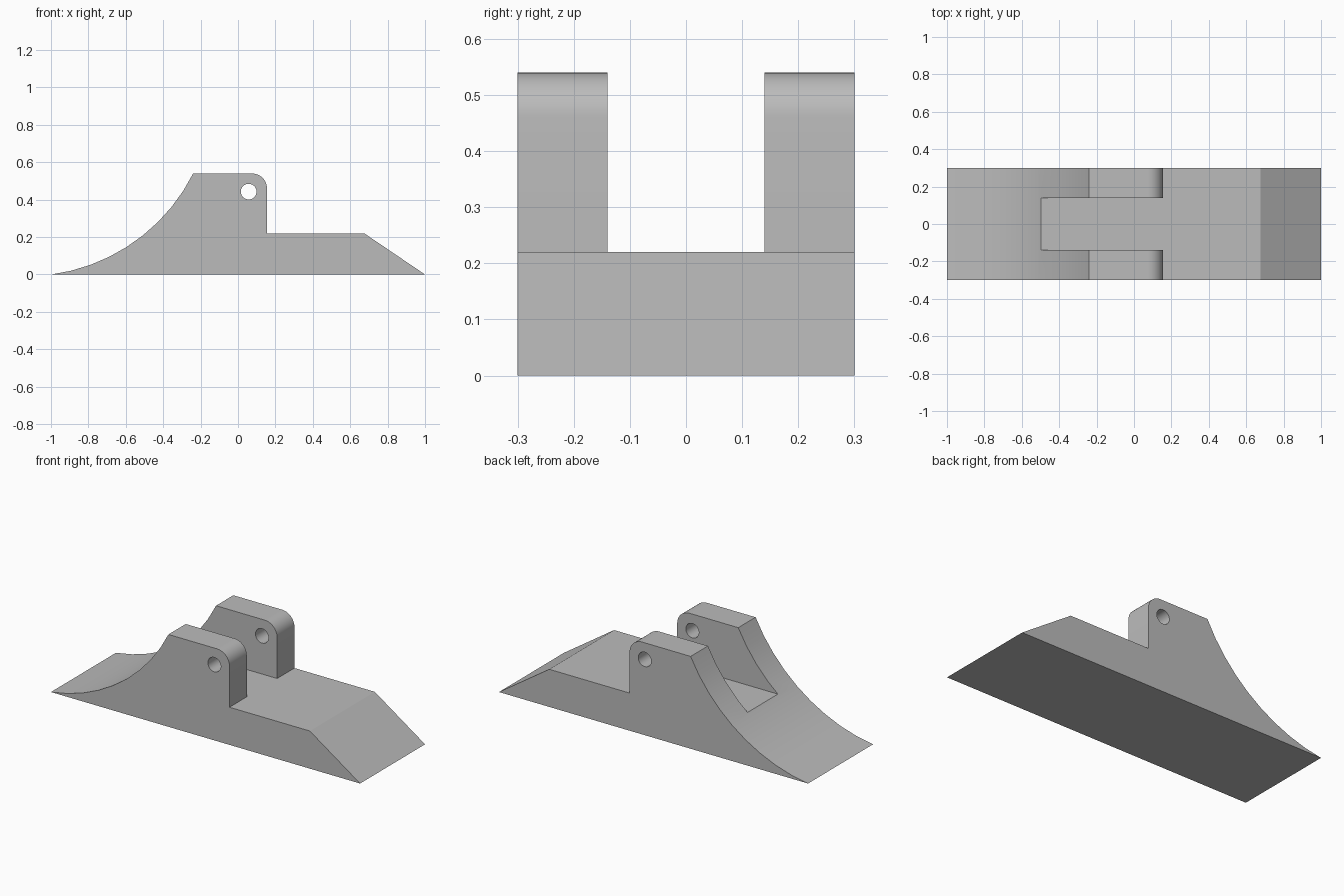
import bpy
import bmesh
import math
from mathutils import Matrix

cube = bpy.data.objects.get("Cube")
if cube:
    bpy.data.objects.remove(cube, do_unlink=True)

HALF_WIDTH = 0.30
SLOT_HALF = 0.14
DECK_Z = 0.22
TOP_Z = 0.54

grey = bpy.data.materials.new("plain grey")
grey.use_nodes = True
grey.diffuse_color = (0.5, 0.5, 0.5, 1)
grey.node_tree.nodes["Principled BSDF"].inputs["Base Color"].default_value = (0.5, 0.5, 0.5, 1)


def arc(cx, cz, radius, start, end, steps):
    """Points on an arc in the xz plane, angles in degrees."""
    angles = [math.radians(start + (end - start) * i / steps) for i in range(steps + 1)]
    return [(cx + radius * math.cos(a), cz + radius * math.sin(a)) for a in angles]


def prism(name, profile, half_depth):
    """Extrude an xz profile evenly to both sides of y = 0."""
    bm = bmesh.new()
    face = bm.faces.new([bm.verts.new((x, -half_depth, z)) for x, z in profile])
    result = bmesh.ops.extrude_face_region(bm, geom=[face])
    moved = [v for v in result["geom"] if isinstance(v, bmesh.types.BMVert)]
    bmesh.ops.translate(bm, verts=moved, vec=(0, 2 * half_depth, 0))
    bmesh.ops.recalc_face_normals(bm, faces=bm.faces)
    mesh = bpy.data.meshes.new(name)
    bm.to_mesh(mesh)
    bm.free()
    mesh.materials.append(grey)
    obj = bpy.data.objects.new(name, mesh)
    bpy.context.collection.objects.link(obj)
    return obj


def cut(target, cutter):
    """Subtract the cutter, then discard it."""
    mod = target.modifiers.new("cut", "BOOLEAN")
    mod.operation = "DIFFERENCE"
    mod.solver = "EXACT"
    mod.object = cutter
    bpy.context.view_layer.objects.active = target
    bpy.ops.object.modifier_apply(modifier=mod.name)
    bpy.data.objects.remove(cutter, do_unlink=True)


# Body: concave ramp, raised lugs with a rounded corner, flat deck, sloped end
profile = arc(-1.132, 0.991, 1.0, -82.4, -26.8, 9)
profile[0] = (-1, 0)
profile[-1] = (-0.24, TOP_Z)
profile += arc(0.075, TOP_Z - 0.08, 0.08, 90, 0, 10)
profile += [(0.155, DECK_Z), (0.675, DECK_Z), (1, 0)]
body = prism("bracket_body", profile, HALF_WIDTH)

# Slot between the two lugs
slot = [(-0.7, DECK_Z), (0.3, DECK_Z), (0.3, 0.7), (-0.7, 0.7)]
cut(body, prism("slot_cutter", slot, SLOT_HALF))

# Pin hole through both lugs
hole = arc(0.057, 0.443, 0.042, 0, 360, 32)[:-1]
cut(body, prism("hole_cutter", hole, 0.5))

# Smooth the curves and keep the corners crisp
bpy.ops.object.select_all(action="DESELECT")
body.select_set(True)
bpy.context.view_layer.objects.active = body
bpy.ops.object.shade_smooth_by_angle(angle=math.radians(30))
